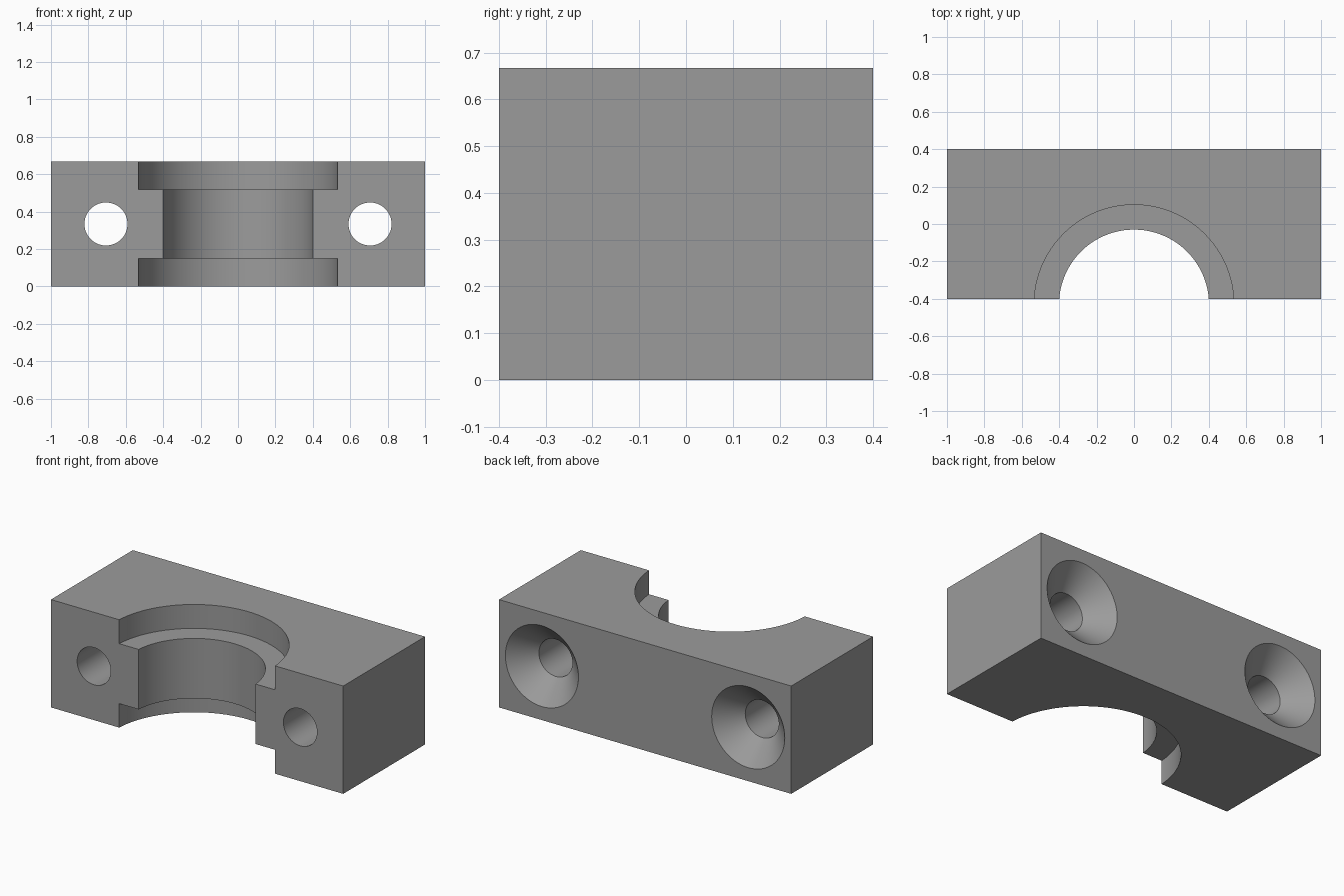
import bpy, math
from mathutils import Matrix

if "Cube" in bpy.data.objects:
    bpy.data.objects.remove(bpy.data.objects["Cube"])

H = 0.667            # block height
BORE_Y = -0.431      # bore axis, just in front of the front face
STEP = 0.148         # depth of each counterbore
HOLE_X, HOLE_R, SINK_R = 0.706, 0.115, 0.25

grey = bpy.data.materials.new("grey")
grey.diffuse_color = (0.33, 0.33, 0.33, 1)
grey.use_nodes = True
grey.node_tree.nodes["Principled BSDF"].inputs["Base Color"].default_value = grey.diffuse_color


def lathe(name, profile, matrix, n=96):
    """Closed solid turned around local z from (radius, height) points."""
    verts, faces = [], []
    for r, z in profile:
        verts += [(r * math.cos(2 * math.pi * i / n),
                   r * math.sin(2 * math.pi * i / n), z) for i in range(n)]
    for k in range(len(profile) - 1):
        for i in range(n):
            j = (i + 1) % n
            faces.append((k * n + i, k * n + j, (k + 1) * n + j, (k + 1) * n + i))
    faces.append(tuple(reversed(range(n))))
    faces.append(tuple(range((len(profile) - 1) * n, len(profile) * n)))
    mesh = bpy.data.meshes.new(name)
    mesh.from_pydata(verts, [], faces)
    mesh.materials.append(grey)
    ob = bpy.data.objects.new(name, mesh)
    ob.matrix_world = matrix
    bpy.context.collection.objects.link(ob)
    return ob


# Block body
bpy.ops.mesh.primitive_cube_add(size=1, location=(0, 0, H / 2))
block = bpy.context.object
block.name = "clamp_block"
block.scale = (2, 0.8, H)
bpy.ops.object.transform_apply(location=True, scale=True)
block.data.materials.append(grey)

# Stepped bore through the height
cutters = [lathe("bore_cutter",
                 [(0.534, -0.1), (0.534, STEP), (0.401, STEP),
                  (0.401, H - STEP), (0.534, H - STEP), (0.534, H + 0.1)],
                 Matrix.Translation((0, BORE_Y, 0)))]

# Countersunk screw holes, wide at the back (local z points to +y)
for side in (-1, 1):
    m = Matrix.Translation((side * HOLE_X, 0, H / 2)) @ Matrix.Rotation(-math.pi / 2, 4, 'X')
    cutters.append(lathe("screw_hole_cutter",
                         [(HOLE_R, -0.5), (HOLE_R, 0.4 - (SINK_R - HOLE_R)),
                          (SINK_R, 0.4), (SINK_R, 0.5)], m))

for c in cutters:
    mod = block.modifiers.new(c.name, 'BOOLEAN')
    mod.operation, mod.solver, mod.object = 'DIFFERENCE', 'EXACT', c
bpy.context.view_layer.objects.active = block
for mod in list(block.modifiers):
    bpy.ops.object.modifier_apply(modifier=mod.name)
for c in cutters:
    bpy.data.objects.remove(c)

# Smooth round walls, sharp edges
bpy.ops.object.select_all(action='DESELECT')
block.select_set(True)
bpy.ops.object.shade_smooth_by_angle(angle=math.radians(30))
